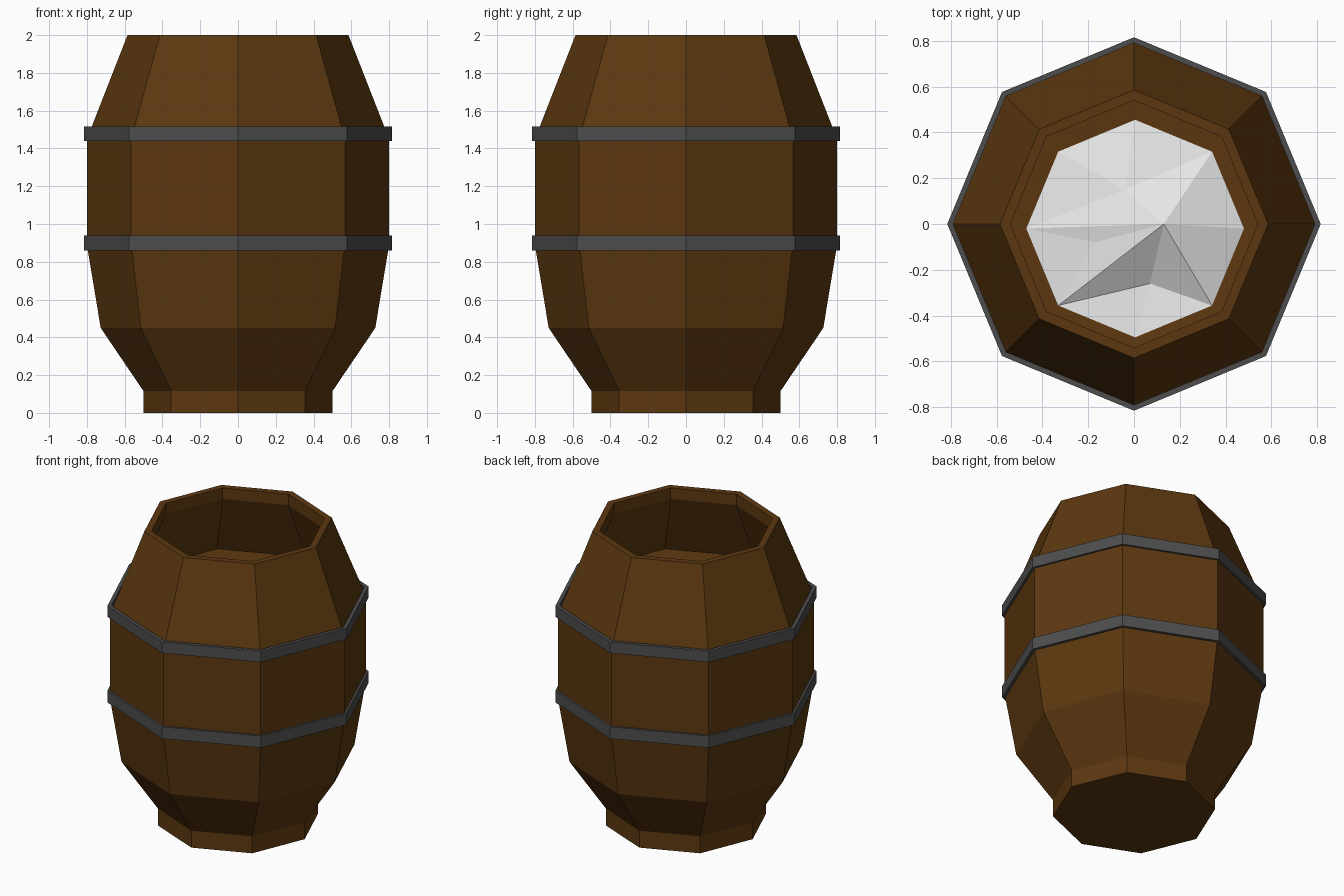
import bpy
from math import cos, sin, pi

if "Cube" in bpy.data.objects:
    bpy.data.objects.remove(bpy.data.objects["Cube"])

SIDES = 8


def material(name, rgb):
    m = bpy.data.materials.new(name)
    m.diffuse_color = (*rgb, 1)
    m.use_nodes = True
    m.node_tree.nodes["Principled BSDF"].inputs["Base Color"].default_value = m.diffuse_color
    return m


wood = material("dark_wood", (0.107, 0.039, 0.005))
iron = material("grey_iron", (0.075, 0.075, 0.075))
white = material("white_contents", (0.8, 0.8, 0.8))


def make(name, verts, faces, *mats):
    mesh = bpy.data.meshes.new(name)
    mesh.from_pydata(verts, [], faces)
    for m in mats:
        mesh.materials.append(m)
    ob = bpy.data.objects.new(name, mesh)
    bpy.context.collection.objects.link(ob)
    return ob


def ring(r, z, cx=0, cy=0):
    return [(cx + r * cos(2 * pi * i / SIDES), cy + r * sin(2 * pi * i / SIDES), z)
            for i in range(SIDES)]


def bridge(a, b):
    """Quads between ring number a and ring number b."""
    n = SIDES
    return [(a * n + i, a * n + (i + 1) % n, b * n + (i + 1) % n, b * n + i)
            for i in range(n)]


def lathe(name, profile, mat, closed=False):
    verts = [v for r, z in profile for v in ring(r, z)]
    count = len(profile)
    faces = []
    for k in range(count if closed else count - 1):
        faces += bridge(k, (k + 1) % count)
    if not closed:
        faces.append(tuple(reversed(range(SIDES))))                 # underside
        faces.append(tuple(range((count - 1) * SIDES, count * SIDES)))  # inner floor
    return make(name, verts, faces, mat)


# Barrel shell: outside from the foot up, over the rim, down the inside
lathe("barrel_body", [(0.5, 0), (0.5, 0.115), (0.727, 0.45), (0.8, 0.89),
                      (0.8, 1.45), (0.585, 2), (0.54, 2), (0.54, 1.925),
                      (0.755, 1.45), (0.755, 0.9), (0.68, 0.47), (0.45, 0.13)], wood)

# Iron hoops
for name, z0, z1 in (("lower_hoop", 0.86, 0.94), ("upper_hoop", 1.44, 1.515)):
    lathe(name, [(0.815, z0), (0.815, z1), (0.79, z1), (0.79, z0)], iron, closed=True)

# Contents: lumpy white middle (ring 0 plus four peaks) inside a wooden surround
verts = ring(0.475, 1.48, 0.005, -0.02) + ring(0.745, 1.5)
verts += [(0.13, 0, 1.61), (-0.04, 0.15, 1.54), (-0.17, -0.08, 1.53), (0.07, -0.26, 1.46)]
P, R, S, Q = 16, 17, 18, 19
lumps = [(0, 1, P), (1, R, P), (1, 2, R), (2, 3, R), (3, 4, R), (R, 4, P), (4, S, P),
         (4, 5, S), (5, P, S), (5, Q, P), (5, 6, Q), (6, 7, Q), (7, P, Q), (7, 0, P)]
surround = [tuple(reversed(f)) for f in bridge(0, 1)]
fill = make("contents", verts, lumps + surround, white, wood)
for p in fill.data.polygons:
    p.material_index = 0 if p.index < len(lumps) else 1
